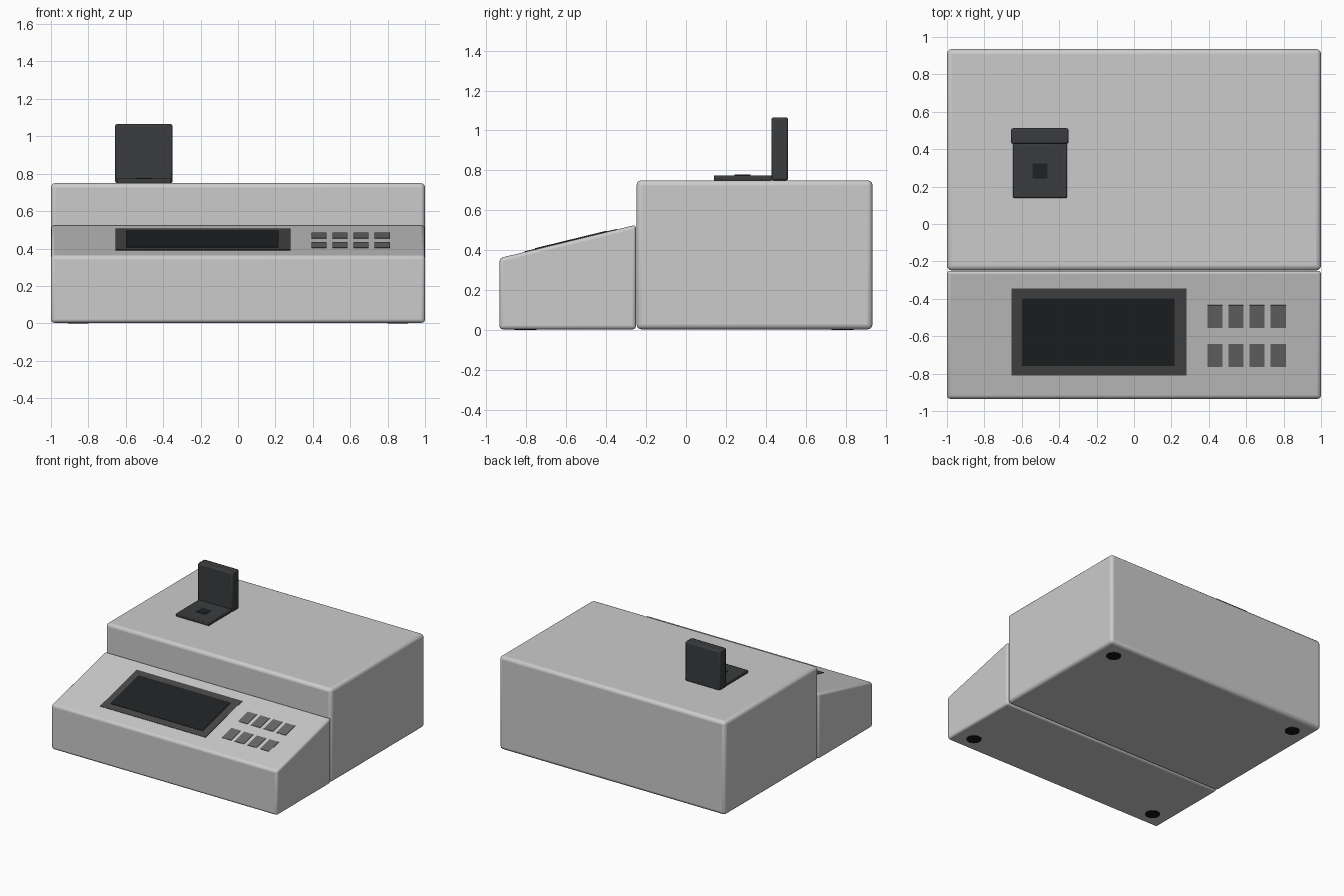
import bpy, bmesh
from math import atan2, cos, radians
from mathutils import Vector

if "Cube" in bpy.data.objects:
    bpy.data.objects.remove(bpy.data.objects["Cube"])


def mat(name, v, tint=(1, 1, 1)):
    m = bpy.data.materials.new(name)
    m.diffuse_color = (v * tint[0], v * tint[1], v * tint[2], 1)
    m.use_nodes = True
    m.node_tree.nodes["Principled BSDF"].inputs["Base Color"].default_value = m.diffuse_color
    return m


DARK = mat("dark_plastic", 0.045, (0.95, 1, 1.05))
BEZEL = mat("bezel_grey", 0.065)
GLASS = mat("screen_glass", 0.016, (0.85, 1, 1.1))
KEY = mat("key_grey", 0.14)
BLACK = mat("black_rubber", 0.008)


def finish(name, bm, bevel=0, segments=3, material=None):
    bmesh.ops.recalc_face_normals(bm, faces=bm.faces)
    me = bpy.data.meshes.new(name)
    bm.to_mesh(me)
    bm.free()
    ob = bpy.data.objects.new(name, me)
    bpy.context.collection.objects.link(ob)
    if material:
        me.materials.append(material)
    if bevel:
        mod = ob.modifiers.new("rounded_edges", 'BEVEL')
        mod.width, mod.segments = bevel, segments
        mod.limit_method = 'NONE'
    bpy.ops.object.select_all(action='DESELECT')
    bpy.context.view_layer.objects.active = ob
    ob.select_set(True)
    bpy.ops.object.shade_smooth_by_angle(angle=radians(35))
    return ob


def box(name, x, y, z, **kw):
    bm = bmesh.new()
    bmesh.ops.create_cube(bm, size=1)
    bmesh.ops.scale(bm, vec=(x[1] - x[0], y[1] - y[0], z[1] - z[0]), verts=bm.verts)
    bmesh.ops.translate(bm, vec=(sum(x) / 2, sum(y) / 2, sum(z) / 2), verts=bm.verts)
    return finish(name, bm, **kw)


# Sloping console top: height as a function of y
Y0, Y1, Z0, Z1 = -0.935, -0.25, 0.36, 0.527
SLOPE = (Z1 - Z0) / (Y1 - Y0)
ANGLE = atan2(Z1 - Z0, Y1 - Y0)


def slope_panel(name, x, y, height, material):
    half = (y[1] - y[0]) / 2 / cos(ANGLE)
    ob = box(name, x, (-half, half), (-0.01, height), material=material)
    yc = sum(y) / 2
    ob.location = Vector((0, yc, Z0 + SLOPE * (yc - Y0)))
    ob.rotation_euler.x = ANGLE
    return ob


# Main housing
box("main_housing", (-1, 1), (-0.248, 0.935), (0.003, 0.75), bevel=0.025)

# Wedge-shaped front console
bm = bmesh.new()
face = bm.faces.new([bm.verts.new((-1, y, z)) for y, z in
                     [(Y0, 0.003), (Y1, 0.003), (Y1, Z1), (Y0, Z0)]])
ext = bmesh.ops.extrude_face_region(bm, geom=[face])
bmesh.ops.translate(bm, vec=(2, 0, 0),
                    verts=[v for v in ext["geom"] if isinstance(v, bmesh.types.BMVert)])
finish("front_console", bm, bevel=0.018)

# Display and keypad
slope_panel("display_bezel", (-0.655, 0.28), (-0.81, -0.345), 0.003, BEZEL)
slope_panel("display_screen", (-0.6, 0.217), (-0.757, -0.398), 0.006, GLASS)
for row, y in enumerate([(-0.556, -0.434), (-0.764, -0.642)]):
    for col in range(4):
        x = 0.392 + col * 0.1125
        slope_panel(f"key_{row}_{col}", (x, x + 0.082), y, 0.003, KEY)

# Sensor plate with its window, and the upright block behind it
box("sensor_plate", (-0.648, -0.357), (0.14, 0.43), (0.748, 0.775), bevel=0.006, segments=2, material=DARK)
box("sensor_window", (-0.543, -0.463), (0.243, 0.323), (0.765, 0.778), material=GLASS)
box("sensor_upright", (-0.657, -0.35), (0.428, 0.512), (0.75, 1.065), bevel=0.01, segments=2, material=DARK)

# Feet
for sx, side in ((-1, "left"), (1, "right")):
    for y, end in ((-0.805, "front"), (0.785, "back")):
        bm = bmesh.new()
        bmesh.ops.create_cone(bm, cap_ends=True, segments=32, radius1=0.055, radius2=0.055, depth=0.012)
        bmesh.ops.translate(bm, vec=(sx * 0.853, y, 0.006), verts=bm.verts)
        finish(f"{end}_{side}_foot", bm, material=BLACK)
